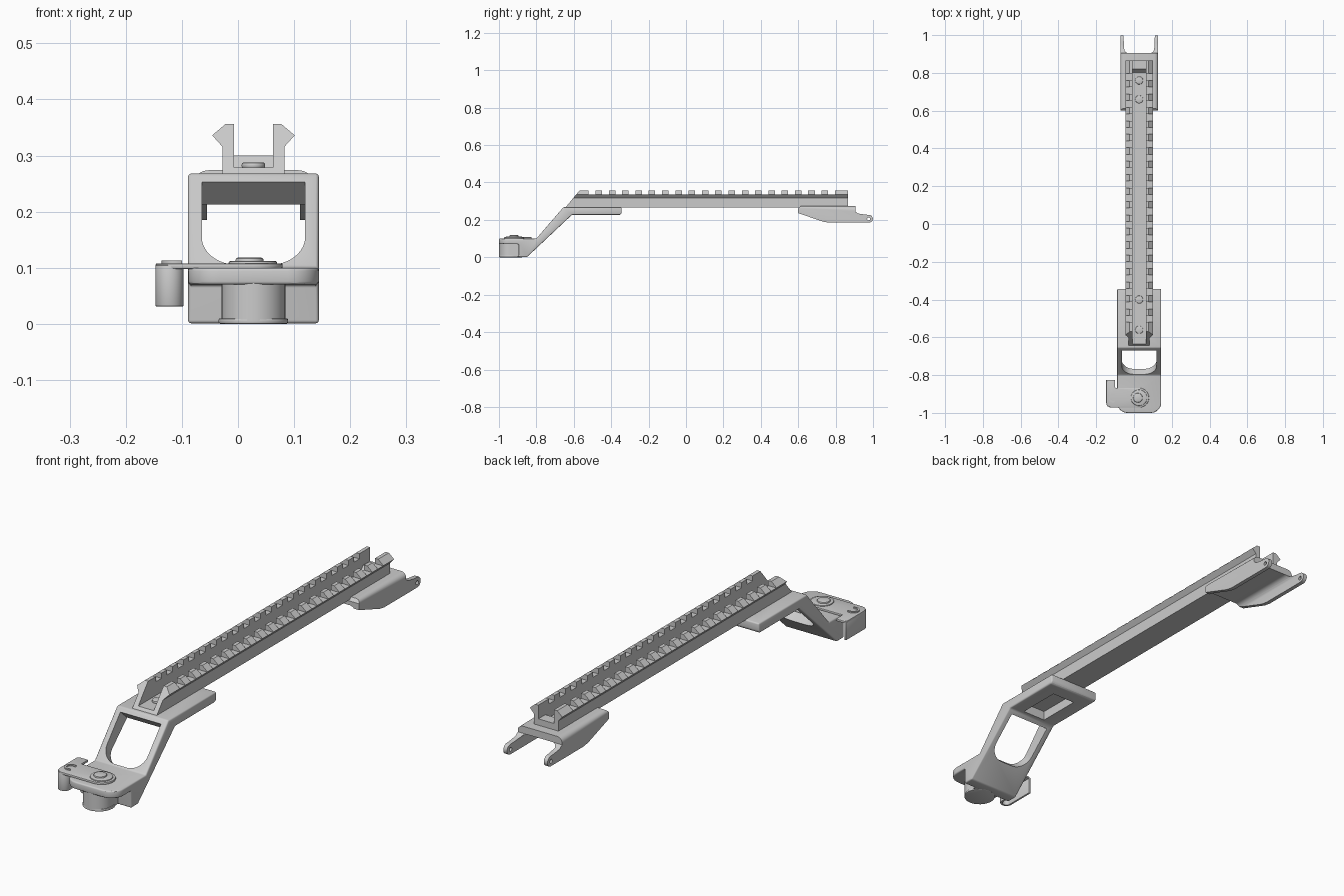
import bpy, bmesh, math
from mathutils import Vector

if "Cube" in bpy.data.objects:
    bpy.data.objects.remove(bpy.data.objects["Cube"])

CX = 0.0275  # centre line of rail and mounts


def prism(name, pts, axis, a, b, edge_fix=None):
    """Extrude a 2D outline along an axis; a and b may be functions of (u, v)."""
    place = {'x': lambda u, v, w: (w, u, v), 'y': lambda u, v, w: (u, w, v),
             'z': lambda u, v, w: (u, v, w)}[axis]
    val = lambda f, u, v: f(u, v) if callable(f) else f
    bm = bmesh.new()
    lo = [bm.verts.new(place(u, v, val(a, u, v))) for u, v in pts]
    hi = [bm.verts.new(place(u, v, val(b, u, v))) for u, v in pts]
    bm.faces.new(lo)
    bm.faces.new(hi[::-1])
    n = len(pts)
    for i in range(n):
        j = (i + 1) % n
        bm.faces.new((lo[i], hi[i], hi[j], lo[j]))
    bmesh.ops.recalc_face_normals(bm, faces=bm.faces)
    if edge_fix:
        edge_fix(bm)
    me = bpy.data.meshes.new(name)
    bm.to_mesh(me)
    bm.free()
    ob = bpy.data.objects.new(name, me)
    bpy.context.collection.objects.link(ob)
    return ob


def apply(ob, kind, **kw):
    m = ob.modifiers.new(kind.lower(), kind)
    for k, v in kw.items():
        setattr(m, k, v)
    bpy.context.view_layer.objects.active = ob
    bpy.ops.object.modifier_apply(modifier=m.name)


def cut(ob, cutter):
    apply(ob, 'BOOLEAN', operation='DIFFERENCE', solver='EXACT', object=cutter)
    bpy.data.objects.remove(cutter)


def bevel(ob, w, seg=3):
    apply(ob, 'BEVEL', width=w, segments=seg, limit_method='ANGLE', angle_limit=math.radians(40))


def rect(u0, u1, v0, v1):
    return [(u0, v0), (u1, v0), (u1, v1), (u0, v1)]


def arc(cx, cy, r, a0, a1, n=12):
    return [(cx + r * math.cos(math.radians(a0 + (a1 - a0) * i / n)),
             cy + r * math.sin(math.radians(a0 + (a1 - a0) * i / n))) for i in range(n + 1)]


def disc(name, x, y, r, z0, z1, n=32):
    return prism(name, arc(x, y, r, 0, 360, n)[:-1], 'z', z0, z1)


# Rail: U section with flared heads and a raked front end
half = [(0.0555, 0.266), (0.0555, 0.316), (0.0735, 0.336), (0.05, 0.356), (0.035, 0.356), (0.035, 0.279)]
section = [(CX + u, v) for u, v in half] + [(CX - u, v) for u, v in half[::-1]]
rail = prism('rail', section, 'y', lambda u, v: -0.645 + (v - 0.266) * 0.83, 0.865)
for k in range(19):  # cross slots
    y = -0.502 + 0.0711 * k
    cut(rail, prism('slot_cutter', rect(y - 0.018, y + 0.018, 0.335, 0.4), 'x', -0.2, 0.2))

# Raised ramp at the back of the rail channel
prism('rail_stop', [(0.80, 0.276), (0.865, 0.276), (0.865, 0.30), (0.82, 0.30)], 'x', CX - 0.036, CX + 0.036)

# Rail screws
for y in (0.76, 0.66, -0.40, -0.56):
    bevel(disc('rail_screw', CX, y, 0.021, 0.277, 0.288), 0.004, 2)


# Front mount: side profile with rounded plan corners at the nose
def round_nose(bm):
    es = [e for e in bm.edges if all(v.co.y < -0.99 for v in e.verts)
          and abs(e.verts[0].co.x - e.verts[1].co.x) < 1e-4]
    bmesh.ops.bevel(bm, geom=es, offset=0.055, segments=8, profile=0.5, affect='EDGES')


prof = [(-1.0, 0.07), (-0.895, 0.07), (-0.895, 0.001), (-0.85, 0.001), (-0.61, 0.227), (-0.352, 0.227),
        (-0.344, 0.235), (-0.344, 0.268), (-0.655, 0.268), (-0.80, 0.10), (-1.0, 0.10)]
mount = prism('front_mount', prof, 'x', -0.089, 0.144, round_nose)
bevel(mount, 0.006)

# Window through the sloped arm, square to its face
p0, p1 = Vector((0, -0.798, 0.107)), Vector((0, -0.668, 0.252))
up = (p1 - p0).normalized()
nrm = Vector((0, up.z, -up.y))
L, w, r = (p1 - p0).length, 0.092, 0.065
shape = [(w, L), (-w, L)] + arc(-w + r, r, r, 180, 270) + arc(w - r, r, r, 270, 360)
win = prism('window_cutter', shape, 'z', -0.1, 0.2)
for v in win.data.vertices:
    u, s, d = v.co
    v.co = Vector((CX + u, 0, 0)) + p0 + up * s + nrm * d
bm = bmesh.new()
bm.from_mesh(win.data)
bmesh.ops.recalc_face_normals(bm, faces=bm.faces)
bm.to_mesh(win.data)
bm.free()
cut(mount, win)

# Pocket under the mounting plate
pocket = prism('pocket_cutter', rect(CX - 0.053, CX + 0.053, -0.595, -0.41), 'z', 0.2, 0.3)
cut(mount, pocket)

# Clamp post and its flange below the nose
disc('clamp_post', CX, -0.942, 0.057, 0.004, 0.075)
prism('clamp_web', rect(CX - 0.057, CX + 0.057, -0.942, -0.89), 'z', 0.004, 0.073)
bevel(disc('clamp_flange', CX, -0.937, 0.062, 0.0, 0.01), 0.003, 2)

# Locking lever: rounded arm, pivot washer and pivot
arm = arc(CX, -0.92, 0.052, -90, 90, 16) + [(-0.09, -0.868), (-0.1, -0.868), (-0.1, -0.825),
      (-0.14, -0.825), (-0.147, -0.835)] + arc(-0.117, -0.942, 0.03, 180, 270, 6)
bevel(prism('lever_arm', arm, 'z', 0.098, 0.108), 0.003, 2)
bevel(disc('pivot_washer', CX - 0.001, -0.92, 0.043, 0.105, 0.112), 0.003, 2)
bevel(disc('pivot_pin', CX - 0.007, -0.92, 0.025, 0.105, 0.118), 0.004, 2)

# Curled finger tab hanging from the lever
tab = ([(-0.147, -0.825)] + arc(-0.122, -0.947, 0.025, 180, 360, 12)
       + [(-0.097, -0.93), (-0.106, -0.93)] + arc(-0.122, -0.947, 0.016, 360, 180, 12) + [(-0.138, -0.825)])
bevel(prism('lever_tab', tab, 'z', 0.031, 0.105), 0.002, 2)

# Catch on the lever
hook = arc(-0.112, -0.921, 0.024, 60, 300, 10) + arc(-0.112, -0.921, 0.016, 300, 60, 10)
prism('lever_catch', hook, 'z', 0.106, 0.113)

# Rear saddle: side profile, hollowed below, leaving two arms
tip = arc(0.978, 0.206, 0.021, 80, -90, 8)
saddle_prof = [(0.60, 0.236), (0.60, 0.262), (0.612, 0.274), (0.905, 0.274), (0.905, 0.245),
               (0.92, 0.234), (0.96, 0.228)] + tip + [(0.765, 0.185), (0.735, 0.19)]


def round_top(bm):
    es = [e for e in bm.edges if all(v.co.z > 0.273 for v in e.verts)
          and abs(e.verts[0].co.x - e.verts[1].co.x) < 1e-4]
    bmesh.ops.bevel(bm, geom=es, offset=0.022, segments=5, profile=0.5, affect='EDGES')


saddle = prism('rear_saddle', saddle_prof, 'x', CX - 0.1, CX + 0.1, round_top)
b = 0.083
hollow = ([(CX - b, 0.1), (CX + b, 0.1)] + arc(CX + b - 0.025, 0.22, 0.025, 0, 90, 6)
          + arc(CX - b + 0.025, 0.22, 0.025, 90, 180, 6))
cut(saddle, prism('hollow_cutter', hollow, 'y', 0.5, 1.1))
pin = prism('pin_hole_cutter', arc(0.976, 0.205, 0.008, 0, 360, 16)[:-1], 'x', -0.3, 0.3)
cut(saddle, pin)

# Smooth shading with sharp edges kept
for ob in bpy.context.scene.objects:
    ob.select_set(True)
bpy.context.view_layer.objects.active = saddle
bpy.ops.object.shade_smooth_by_angle(angle=math.radians(30))
